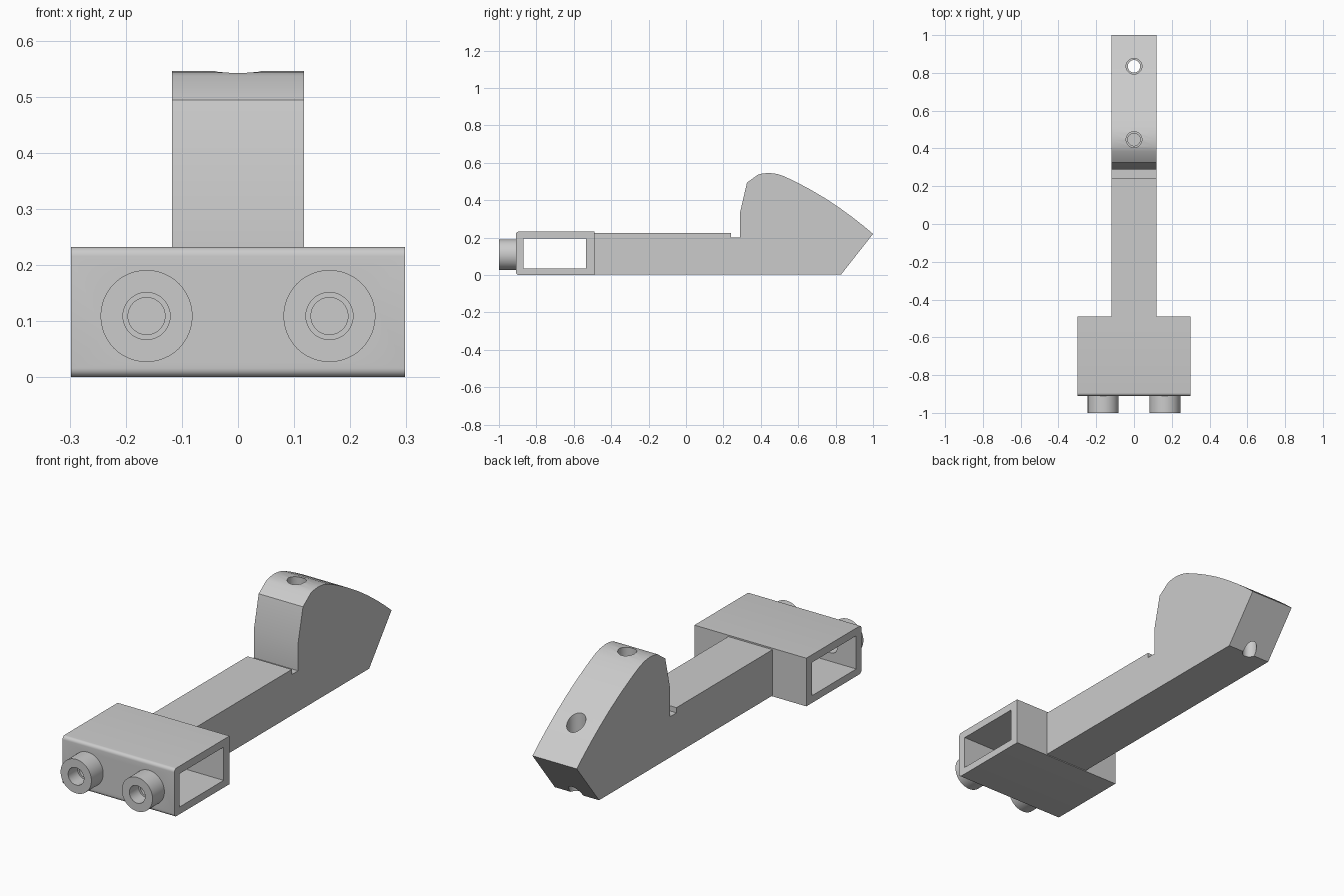
import bpy, bmesh, math
from mathutils import Matrix

cube = bpy.data.objects.get("Cube")
if cube:
    bpy.data.objects.remove(cube, do_unlink=True)

grey = bpy.data.materials.new("plain grey")
grey.use_nodes = True
COLOUR = (0.6, 0.6, 0.6, 1)
grey.diffuse_color = COLOUR
grey.node_tree.nodes["Principled BSDF"].inputs["Base Color"].default_value = COLOUR


def finish(name, bm):
    bmesh.ops.recalc_face_normals(bm, faces=bm.faces)
    mesh = bpy.data.meshes.new(name)
    bm.to_mesh(mesh)
    bm.free()
    mesh.materials.append(grey)
    obj = bpy.data.objects.new(name, mesh)
    bpy.context.collection.objects.link(obj)
    return obj


def extrude_x(name, profile, half):
    """Solid from a side profile of (y, z) points, centred on x = 0."""
    bm = bmesh.new()
    face = bm.faces.new([bm.verts.new((-half, y, z)) for y, z in profile])
    ext = bmesh.ops.extrude_face_region(bm, geom=[face])
    verts = [v for v in ext["geom"] if isinstance(v, bmesh.types.BMVert)]
    bmesh.ops.translate(bm, verts=verts, vec=(2 * half, 0, 0))
    return finish(name, bm)


def turned(name, steps, place, sides=48):
    """Solid of revolution about local z from (radius, height) steps."""
    bm = bmesh.new()
    rings = []
    for r, h in steps:
        angles = [math.tau * i / sides for i in range(sides)]
        rings.append([bm.verts.new((r * math.cos(a), r * math.sin(a), h)) for a in angles])
    for low, high in zip(rings, rings[1:]):
        for i in range(sides):
            j = (i + 1) % sides
            bm.faces.new((low[i], low[j], high[j], high[i]))
    bm.faces.new(rings[0])
    bm.faces.new(rings[-1])
    bm.transform(place)
    return finish(name, bm)


def combine(target, tool, operation):
    mod = target.modifiers.new("combine", "BOOLEAN")
    mod.operation, mod.solver, mod.object = operation, "EXACT", tool
    bpy.context.view_layer.objects.active = target
    bpy.ops.object.modifier_apply(modifier=mod.name)
    bpy.data.objects.remove(tool, do_unlink=True)


def smooth(obj):
    bpy.ops.object.select_all(action="DESELECT")
    obj.select_set(True)
    bpy.context.view_layer.objects.active = obj
    bpy.ops.object.shade_smooth_by_angle(angle=math.radians(25))


def rect(y0, y1, z0, z1):
    return [(y0, z0), (y1, z0), (y1, z1), (y0, z1)]


BORE, COUNTERBORE = 0.033, 0.042

# Hollow sleeve with rounded front edges
FRONT, BACK, TOP, R = -0.91, -0.49, 0.232, 0.016
outline = [(BACK, 0), (BACK, TOP)]
for centre_z, start in ((TOP - R, 90), (R, 180)):
    for i in range(7):
        a = math.radians(start + 15 * i)
        outline.append((FRONT + R + R * math.cos(a), centre_z + R * math.sin(a)))
sleeve = extrude_x("hollow_sleeve", outline, 0.298)
combine(sleeve, extrude_x("cavity", rect(-0.87, -0.535, 0.035, 0.195), 0.4), "DIFFERENCE")

# Pair of screw bosses on the front of the sleeve
for x in (-0.163, 0.163):
    place = Matrix.Translation((x, 0, 0.109)) @ Matrix.Rotation(math.radians(90), 4, "X")
    combine(sleeve, turned("boss", [(0.082, 0.89), (0.082, 1)], place), "UNION")
    bore = [(BORE, 0.8), (BORE, 0.93), (COUNTERBORE, 0.93), (COUNTERBORE, 1.1)]
    combine(sleeve, turned("boss_bore", bore, place), "DIFFERENCE")
smooth(sleeve)

# Long arm with a relief slot and a raised curved head
profile = [(-0.51, 0.004), (0.83, 0.004), (1, 0.22), (0.95, 0.262), (0.89, 0.309),
           (0.82, 0.36), (0.74, 0.413), (0.66, 0.46), (0.58, 0.502), (0.52, 0.53),
           (0.485, 0.541), (0.445, 0.546), (0.41, 0.543), (0.385, 0.537), (0.326, 0.494),
           (0.289, 0.335), (0.289, 0.2), (0.241, 0.2), (0.241, 0.225), (-0.51, 0.225)]
arm = extrude_x("arm_and_head", profile, 0.118)

# Vertical holes: one right through near the tip, one blind at the crown
for y, step, floor in ((0.835, 0.2, -0.1), (0.447, 0.4, 0.2)):
    hole = [(BORE, floor), (BORE, step), (COUNTERBORE, step), (COUNTERBORE, 0.7)]
    combine(arm, turned("hole", hole, Matrix.Translation((0, y, 0))), "DIFFERENCE")
smooth(arm)
